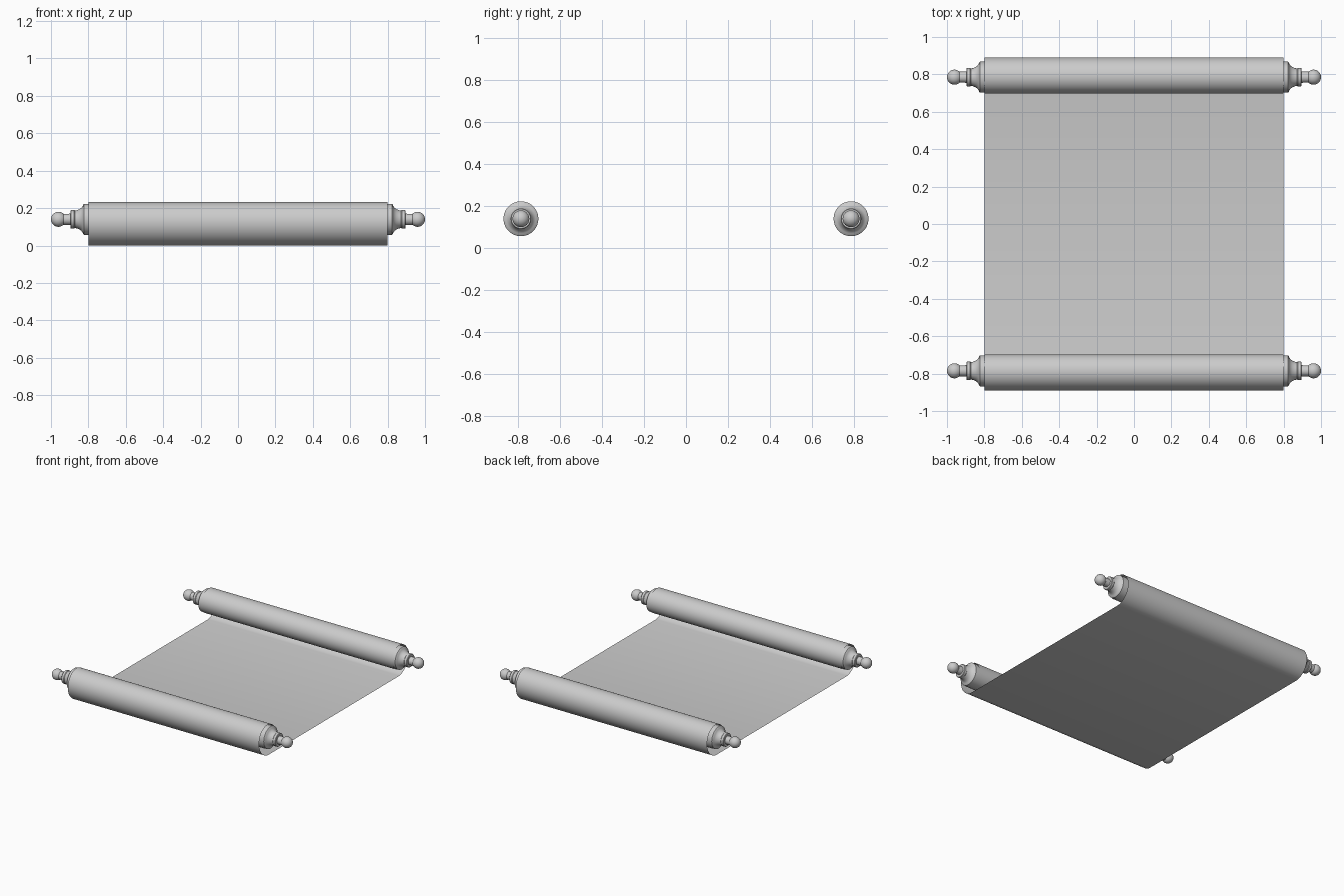
import bpy, bmesh, math

if "Cube" in bpy.data.objects:
    bpy.data.objects.remove(bpy.data.objects["Cube"])

CY, CZ, HALF = 0.785, 0.14, 0.80   # rod centre and half width of the sheet


def make_object(name, bm):
    mesh = bpy.data.meshes.new(name)
    bm.to_mesh(mesh)
    bm.free()
    ob = bpy.data.objects.new(name, mesh)
    bpy.context.collection.objects.link(ob)
    bpy.ops.object.select_all(action='DESELECT')
    ob.select_set(True)
    bpy.context.view_layer.objects.active = ob
    bpy.ops.object.shade_smooth_by_angle(angle=math.radians(35))
    return ob


# Spiral cross-section of the rolled end, from the bottom outward and round
def spiral(turns=2.0, per_turn=48):
    pts = []
    for i in range(int(turns * per_turn) + 1):
        a = 2 * math.pi * i / per_turn
        r = 0.093 - 0.0012 * a + 0.047 * math.exp(-(a / 1.35) ** 1.3)
        pts.append((CY + r * math.sin(a), CZ - r * math.cos(a)))
    return pts


# Thin sheet: roll, flat span, mirrored roll
roll = spiral()
section = [(-y, z) for y, z in reversed(roll)] + roll
bm = bmesh.new()
rows = [[bm.verts.new((x, y, z)) for x in (-HALF, HALF)] for y, z in section]
for a, b in zip(rows, rows[1:]):
    bm.faces.new((a[0], a[1], b[1], b[0]))
make_object("paper_sheet", bm)

# Turned rod profile (x, radius), from middle of the rod to the ball tip
half = [(0.795, 0.077), (0.795, 0.083), (0.823, 0.083), (0.828, 0.078),
        (0.831, 0.070), (0.838, 0.061), (0.848, 0.054), (0.860, 0.049),
        (0.872, 0.046), (0.876, 0.049), (0.893, 0.049), (0.896, 0.046),
        (0.896, 0.030), (0.932, 0.029)]
half += [(0.960 + 0.040 * math.sin(t), 0.040 * math.cos(t))
         for t in (math.radians(-38 + 128 * i / 12) for i in range(13))]
profile = [(-x, r) for x, r in reversed(half)] + half

for name, y in (("front_rod", -CY), ("back_rod", CY)):
    bm = bmesh.new()
    verts = [bm.verts.new((x, y + max(r, 0), CZ)) for x, r in profile]
    edges = [bm.edges.new(p) for p in zip(verts, verts[1:])]
    bmesh.ops.spin(bm, geom=verts + edges, cent=(0, y, CZ), axis=(1, 0, 0),
                   angle=2 * math.pi, steps=40, use_duplicate=False)
    bmesh.ops.remove_doubles(bm, verts=bm.verts, dist=1e-5)
    bmesh.ops.recalc_face_normals(bm, faces=bm.faces)
    make_object(name, bm)
